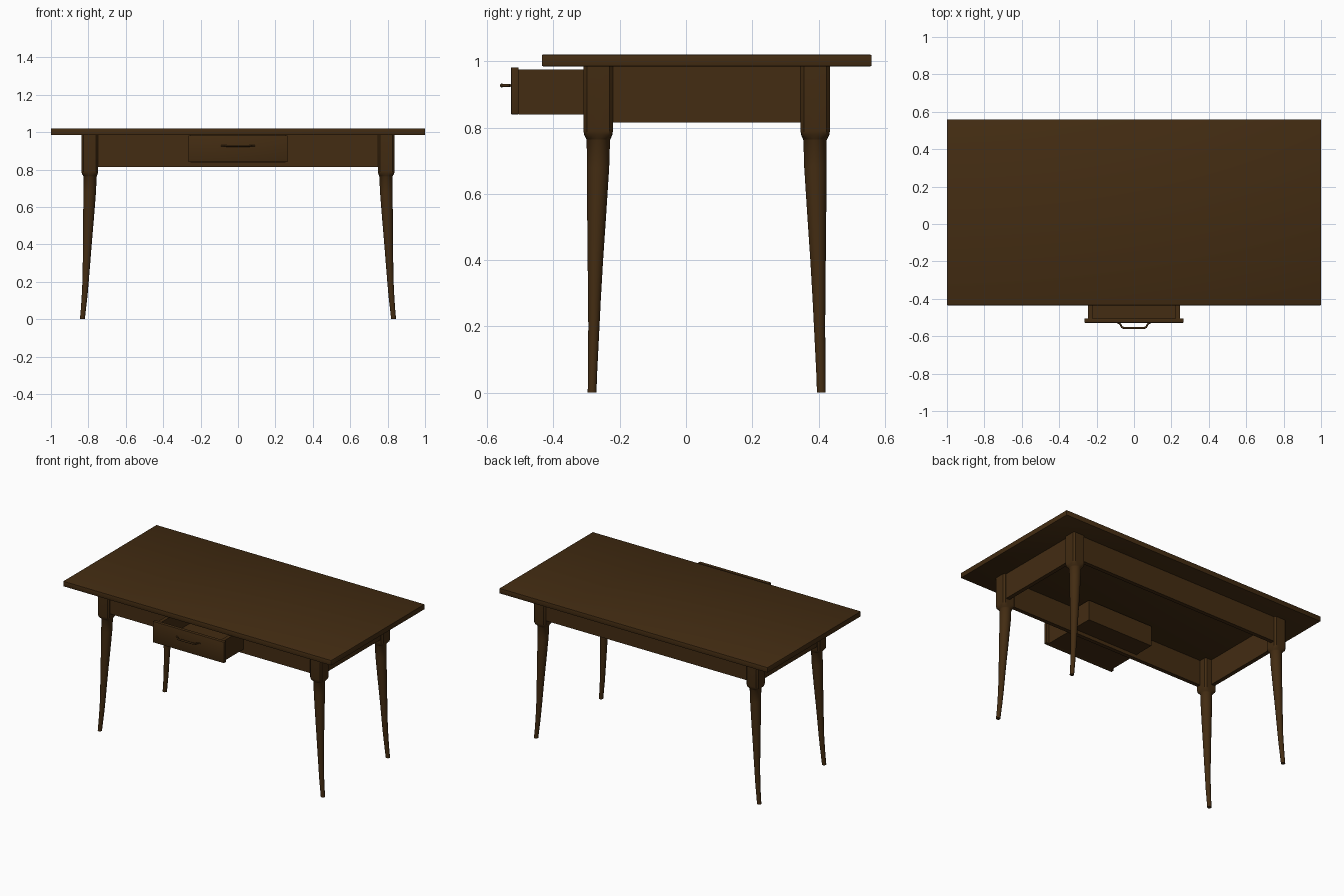
import bpy, bmesh, math

if "Cube" in bpy.data.objects:
    bpy.data.objects.remove(bpy.data.objects["Cube"])

wood = bpy.data.materials.new("dark_brown_wood")
wood.diffuse_color = (0.056, 0.025, 0.006, 1)
wood.use_nodes = True
wood.node_tree.nodes["Principled BSDF"].inputs["Base Color"].default_value = wood.diffuse_color
CY = 0.0625  # middle of the frame in y


def finish(ob, angle=30):
    ob.data.materials.append(wood)
    bpy.ops.object.select_all(action='DESELECT')
    ob.select_set(True)
    bpy.context.view_layer.objects.active = ob
    bpy.ops.object.shade_smooth_by_angle(angle=math.radians(angle))


def make(name, bm):
    bmesh.ops.recalc_face_normals(bm, faces=bm.faces)
    me = bpy.data.meshes.new(name)
    bm.to_mesh(me)
    bm.free()
    ob = bpy.data.objects.new(name, me)
    bpy.context.collection.objects.link(ob)
    return ob


def box(name, x, y, z, bevel=0.0):
    bm = bmesh.new()
    bmesh.ops.create_cube(bm, size=1)
    for v in bm.verts:
        v.co = [a + (b - a) * (c + 0.5) for (a, b), c in zip((x, y, z), v.co)]
    if bevel:
        bmesh.ops.bevel(bm, geom=bm.edges[:], offset=bevel, segments=2,
                        affect='EDGES', profile=0.5)
    ob = make(name, bm)
    finish(ob)
    return ob


def leg(name, sx, sy):
    # z, centre x, centre y offset, half width, squareness
    rings = [(0.986, .7925, .3275, .0445, 12), (0.79, .7925, .3275, .0445, 12),
             (0.778, .7925, .3275, .0425, 6), (0.766, .791, .327, .037, 2.3),
             (0.762, .791, .327, .0355, 2), (0.68, .793, .328, .034, 2),
             (0.54, .799, .332, .029, 2), (0.40, .8055, .336, .0235, 2),
             (0.28, .811, .339, .0195, 2), (0.20, .815, .3405, .017, 2),
             (0.12, .8205, .343, .0155, 2), (0.06, .826, .3445, .014, 2),
             (0.0, .832, .346, .0133, 2)]
    n = 24
    bm = bmesh.new()
    loops = []
    for z, x, y, r, p in rings:
        loop = []
        for i in range(n):
            a = 2 * math.pi * (i + 0.5) / n
            c, s = math.cos(a), math.sin(a)
            k = r / (abs(c) ** p + abs(s) ** p) ** (1 / p)
            loop.append(bm.verts.new((sx * (x + k * c), CY + sy * (y + k * s), z)))
        loops.append(loop)
    for a, b in zip(loops, loops[1:]):
        for i in range(n):
            j = (i + 1) % n
            bm.faces.new((a[i], a[j], b[j], b[i]))
    bm.faces.new(loops[0])
    bm.faces.new(loops[-1])
    finish(make(name, bm), 40)


# table top
box("table_top", (-1, 1), (-0.435, 0.56), (0.985, 1.02), 0.003)

# legs
for sx, side in ((-1, "left"), (1, "right")):
    leg(f"front_{side}_leg", sx, -1)
    leg(f"back_{side}_leg", sx, 1)
    # side and front aprons
    box(f"{side}_apron", sorted((sx * .795, sx * .822)), (-.23, .355), (.815, .986))
    box(f"front_{side}_apron", sorted((sx * .25, sx * .76)), (-.297, -.27), (.815, .986))
box("back_apron", (-.76, .76), (.395, .422), (.815, .986))
box("front_drawer_rail", (-.25, .25), (-.297, -.27), (.815, .839))

# open drawer
box("drawer_front", (-.265, .265), (-.528, -.505), (.84, .982), 0.002)
for sx, side in ((-1, "left"), (1, "right")):
    box(f"drawer_{side}_side", sorted((sx * .222, sx * .246)), (-.505, -.13), (.84, .976))
box("drawer_back", (-.222, .222), (-.154, -.13), (.84, .976))
box("drawer_bottom", (-.222, .222), (-.505, -.154), (.84, .852))

# bow handle, thicker in the middle
cu = bpy.data.curves.new("drawer_handle", 'CURVE')
cu.dimensions = '3D'
cu.bevel_depth = 0.006
cu.bevel_resolution = 3
cu.use_fill_caps = True
sp = cu.splines.new('NURBS')
pts = [(-.09, -.529, .6), (-.072, -.531, .7), (-.066, -.556, .9), (-.03, -.556, 1),
       (.03, -.556, 1), (.066, -.556, .9), (.072, -.531, .7), (.09, -.529, .6)]
sp.points.add(len(pts) - 1)
for p, (x, y, r) in zip(sp.points, pts):
    p.co = (x, y, .927, 1)
    p.radius = r
sp.order_u = 3
sp.use_endpoint_u = True
sp.resolution_u = 6
handle = bpy.data.objects.new("drawer_handle", cu)
bpy.context.collection.objects.link(handle)
bpy.context.view_layer.objects.active = handle
handle.select_set(True)
cu.materials.append(wood)
